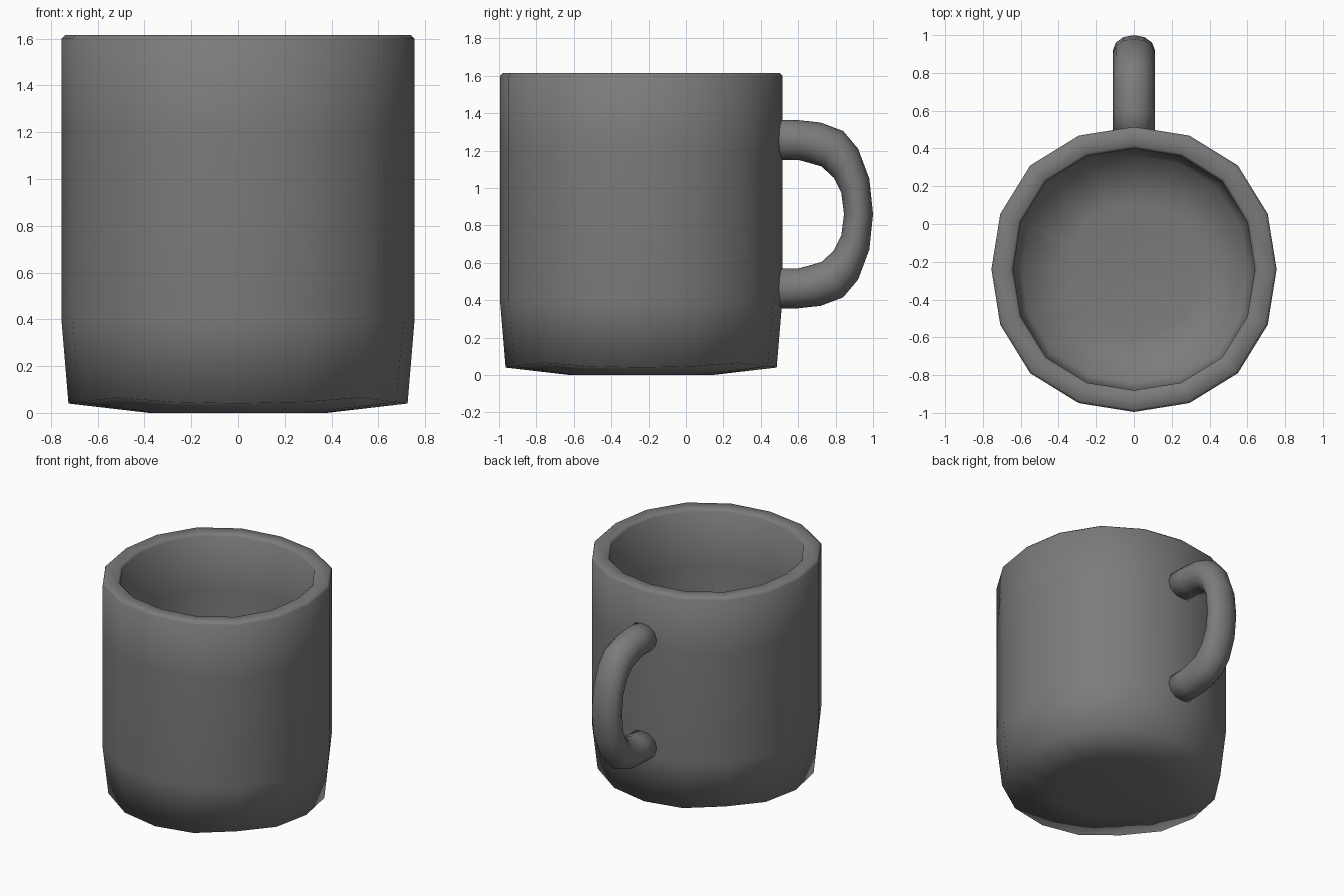
import bpy
import bmesh
from math import cos, sin, pi
from mathutils import Vector

default = bpy.data.objects.get("Cube")
if default:
    bpy.data.objects.remove(default, do_unlink=True)

grey = bpy.data.materials.new("dark_grey_ceramic")
grey.use_nodes = True
grey.diffuse_color = (0.2, 0.2, 0.2, 1)
grey.node_tree.nodes["Principled BSDF"].inputs["Base Color"].default_value = (0.2, 0.2, 0.2, 1)


def skin(name, rings):
    """Join closed rings of points into a capped, smooth skin."""
    bm = bmesh.new()
    loops = [[bm.verts.new(p) for p in ring] for ring in rings]
    for a, b in zip(loops, loops[1:]):
        n = len(a)
        for i in range(n):
            j = (i + 1) % n
            bm.faces.new((a[i], a[j], b[j], b[i]))
    bm.faces.new(loops[0][::-1])
    bm.faces.new(loops[-1])
    bmesh.ops.recalc_face_normals(bm, faces=bm.faces[:])
    mesh = bpy.data.meshes.new(name)
    bm.to_mesh(mesh)
    bm.free()
    mesh.materials.append(grey)
    mesh.polygons.foreach_set("use_smooth", [True] * len(mesh.polygons))
    obj = bpy.data.objects.new(name, mesh)
    bpy.context.collection.objects.link(obj)
    return obj


# Mug body: slightly squarish sixteen-sided rings, outside then inside
CENTRE_Y = -0.24
SIDES = 16


def body_ring(radius, z, lift=0.0, bulge=0.03):
    ring = []
    for i in range(SIDES):
        a = 2 * pi * i / SIDES
        corner = sin(2 * a) ** 2
        r = radius * (1 + bulge * corner)
        ring.append((r * cos(a), CENTRE_Y + r * sin(a), z + lift * corner ** 2))
    return ring


body = [
    body_ring(0.38, 0.0),
    body_ring(0.725, 0.04, lift=0.025, bulge=0.02),
    body_ring(0.755, 0.4),
    body_ring(0.755, 1.2),
    body_ring(0.755, 1.6),
    body_ring(0.74, 1.615),
    body_ring(0.655, 1.615),
    body_ring(0.64, 1.6),
    body_ring(0.64, 1.2),
    body_ring(0.64, 0.42),
    body_ring(0.6, 0.16),
    body_ring(0.35, 0.12),
]
skin("mug_body", body)

# Handle: outer and inner edge points (y, z) of the upper half, then mirrored
MID_Z = 0.86
upper = [
    ((0.45, 1.365), (0.45, 1.15)),
    ((0.6, 1.363), (0.6, 1.15)),
    ((0.72, 1.35), (0.65, 1.137)),
    ((0.84, 1.305), (0.725, 1.115)),
    ((0.92, 1.21), (0.79, 1.055)),
    ((0.98, 1.05), (0.83, 0.975)),
]


def flip(p):
    return (p[0], 2 * MID_Z - p[1])


middle = [((1.0, MID_Z), (0.845, MID_Z))]
sections = upper + middle + [(flip(o), flip(i)) for o, i in reversed(upper)]

HANDLE_SIDES = 12
handle = []
for outer, inner in sections:
    o, i = Vector((0, *outer)), Vector((0, *inner))
    mid, half = (o + i) / 2, (o - i) / 2
    across = Vector((0.11, 0, 0))
    angles = [2 * pi * k / HANDLE_SIDES for k in range(HANDLE_SIDES)]
    handle.append([mid + half * cos(a) + across * sin(a) for a in angles])
skin("handle", handle)
